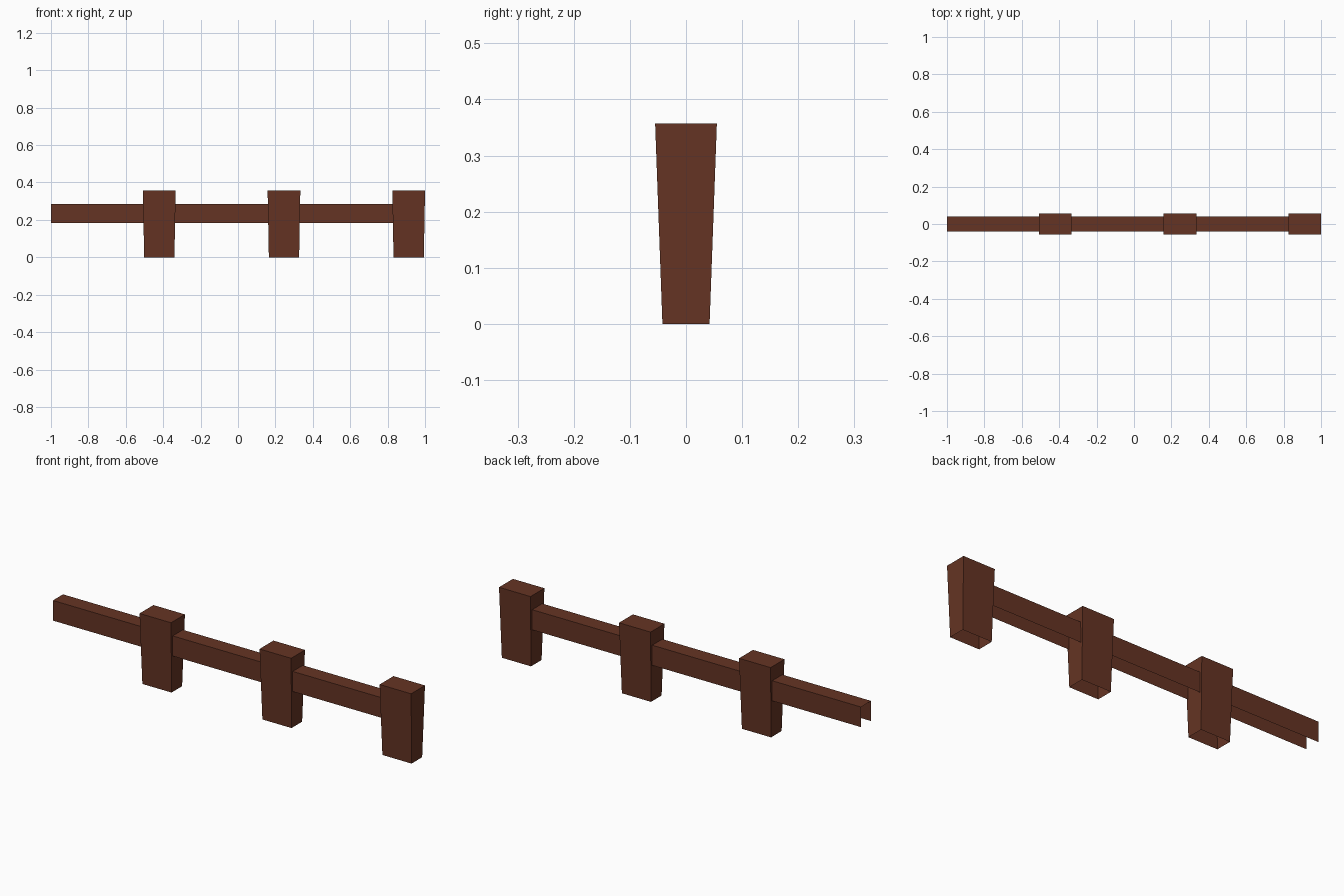
import bpy, bmesh

if "Cube" in bpy.data.objects:
    bpy.data.objects.remove(bpy.data.objects["Cube"])

wood = bpy.data.materials.new("dark brown wood")
wood.diffuse_color = (0.13, 0.034, 0.017, 1)
wood.use_nodes = True
wood.node_tree.nodes["Principled BSDF"].inputs["Base Color"].default_value = wood.diffuse_color


def open_box(name, x0, x1, hy, z0, z1, taper=(1, 1), open_ends=False):
    """Box without a bottom; the lower rim is scaled about its centre by taper."""
    bm = bmesh.new()
    bmesh.ops.create_cube(bm, size=1)
    drop = [f for f in bm.faces
            if f.normal.z < -0.9 or (open_ends and abs(f.normal.x) > 0.9)]
    bmesh.ops.delete(bm, geom=drop, context='FACES_ONLY')
    for v in bm.verts:
        tx, ty = taper if v.co.z < 0 else (1, 1)
        v.co.x = (x0 + x1) / 2 + v.co.x * (x1 - x0) * tx
        v.co.y *= 2 * hy * ty
        v.co.z = z0 if v.co.z < 0 else z1
    mesh = bpy.data.meshes.new(name)
    bm.to_mesh(mesh)
    bm.free()
    mesh.materials.append(wood)
    ob = bpy.data.objects.new(name, mesh)
    bpy.context.collection.objects.link(ob)
    return ob


# Long rail: channel open below and at the ends, finishing inside the last post
open_box("rail", -1.0, 0.91, 0.04, 0.184, 0.285, open_ends=True)

# Three hollow posts, narrowing towards the ground
for i in range(3):
    cx = 0.9125 - i * 2 / 3
    open_box(f"post_{i + 1}", cx - 0.0875, cx + 0.0875, 0.055, 0, 0.357,
             taper=(0.925, 0.764))
